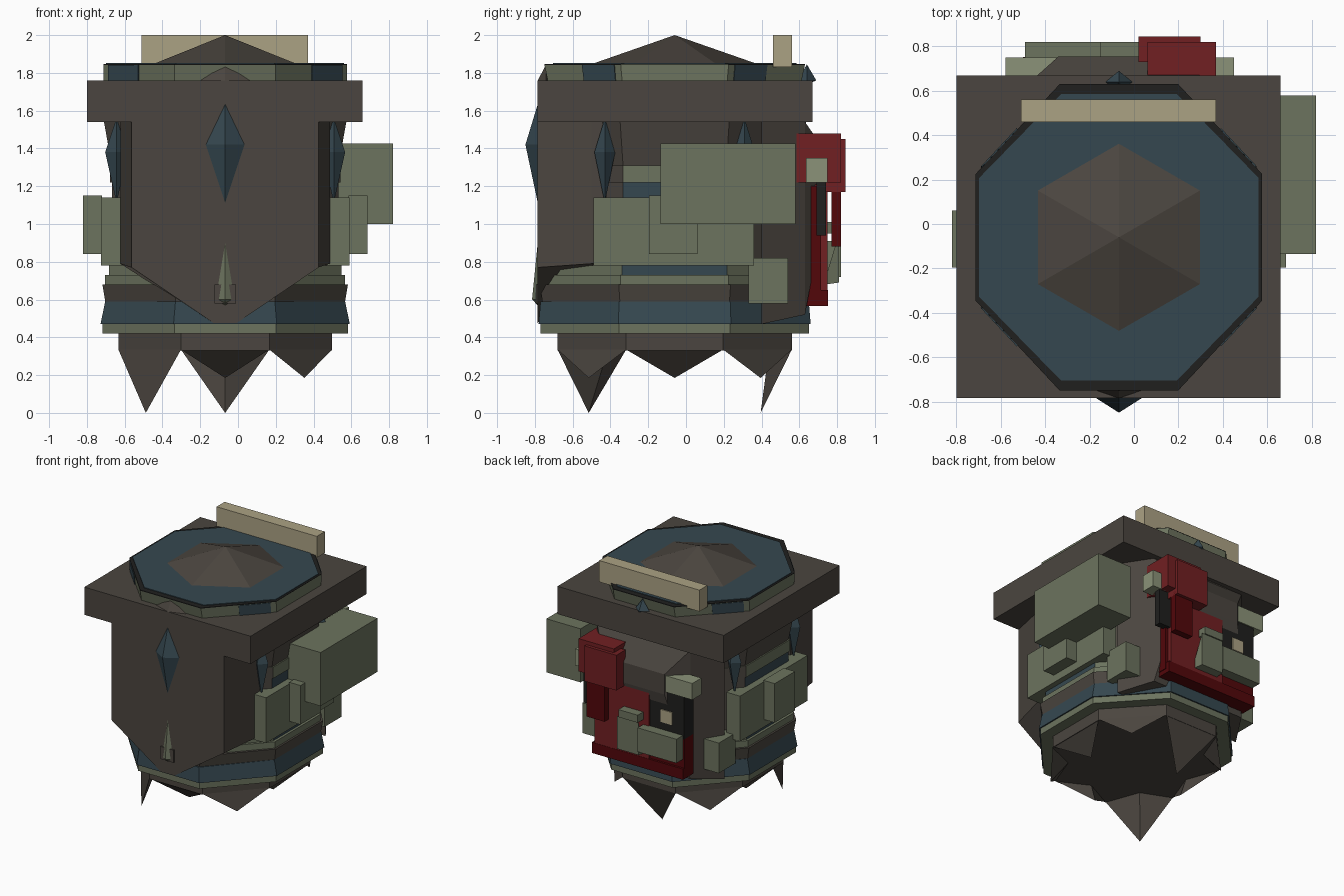
import bpy, bmesh, math

if "Cube" in bpy.data.objects:
    bpy.data.objects.remove(bpy.data.objects["Cube"])

CX, CY = -0.068, -0.06   # axis of the tower


def mat(name, r, g, b):
    m = bpy.data.materials.new(name)
    m.diffuse_color = (r, g, b, 1)
    m.use_nodes = True
    m.node_tree.nodes["Principled BSDF"].inputs["Base Color"].default_value = m.diffuse_color
    return m


BROWN = mat("dark brown stone", .070, .060, .050)
GREEN = mat("grey green", .150, .172, .112)
PALE = mat("pale green", .26, .29, .19)
BLUE = mat("slate blue", .036, .064, .080)
BEIGE = mat("beige", .41, .36, .23)
RED = mat("red", .165, .014, .016)
DEEP = mat("deep red", .085, .002, .003)
BLACK = mat("near black", .014, .014, .013)


def mesh(name, verts, faces, *mats):
    me = bpy.data.meshes.new(name)
    me.from_pydata(verts, [], faces)
    for m in mats:
        me.materials.append(m)
    ob = bpy.data.objects.new(name, me)
    bpy.context.collection.objects.link(ob)
    bm = bmesh.new()
    bm.from_mesh(me)
    bmesh.ops.recalc_face_normals(bm, faces=bm.faces)
    bm.to_mesh(me)
    bm.free()
    return ob


def loft(name, rings, *mats):
    """Closed solid through rings with equal point counts."""
    n = len(rings[0])
    faces = [list(range(n))[::-1], [n * (len(rings) - 1) + i for i in range(n)]]
    for k in range(len(rings) - 1):
        for i in range(n):
            j = (i + 1) % n
            faces.append([k * n + i, k * n + j, k * n + n + j, k * n + n + i])
    return mesh(name, [p for r in rings for p in r], faces, *mats)


def box(name, x, y, z, m):
    ring = [(x[0], y[0]), (x[1], y[0]), (x[1], y[1]), (x[0], y[1])]
    return loft(name, [[(a, b, h) for a, b in ring] for h in z], m)


def mirror_box(name, x, y, z, m):
    box("right_" + name, x, y, z, m)
    box("left_" + name, (2 * CX - x[1], 2 * CX - x[0]), y, z, m)


def octagon(ax, ay, z):
    r = 1 / math.cos(math.pi / 8)
    return [(CX + ax * r * math.cos((i + .5) * math.pi / 4),
             CY + ay * r * math.sin((i + .5) * math.pi / 4), z) for i in range(8)]


def layer(name, z0, z1, a0, a1, m, diag=None):
    """Octagonal layer; the four diagonal sides may take another colour."""
    ob = loft(name, [octagon(*a0, z0), octagon(*a1, z1)], m, diag or m)
    for p in ob.data.polygons:
        if abs(p.normal.x) > .3 and abs(p.normal.y) > .3:
            p.material_index = 1
    return ob


def gem(name, x, y, z, r, d, up, down, m):
    """Four-sided double pyramid: half width r, half depth d."""
    v = [(x + r, y, z), (x, y + d, z), (x - r, y, z), (x, y - d, z),
         (x, y, z + up), (x, y, z - down)]
    f = []
    for i in range(4):
        f += [(i, (i + 1) % 4, 4), ((i + 1) % 4, i, 5)]
    return mesh(name, v, f, m)


# tower body, bottom to top
layer("foot", .33, .43, (.565, .62), (.565, .62), BROWN)
layer("lower_green_ring", .42, .47, (.65, .71), (.65, .71), GREEN)
layer("blue_ring", .47, .59, (.66, .72), (.635, .71), BLUE)
layer("brown_ring", .59, .68, (.635, .70), (.65, .715), BROWN)
layer("green_wall", .68, .73, (.635, .69), (.635, .69), GREEN)
layer("blue_band", .73, .78, (.615, .67), (.615, .67), BLUE, GREEN)
layer("mid_wall", .78, 1.10, (.60, .66), (.60, .66), GREEN, BROWN)
layer("upper_blue_band", 1.10, 1.22, (.60, .66), (.60, .66), BLUE, BROWN)
layer("upper_green_band", 1.22, 1.31, (.61, .66), (.61, .66), GREEN, BROWN)
layer("upper_wall", 1.31, 1.56, (.60, .66), (.645, .70), BROWN)
box("roof_slab", (-.80, .66), (-.785, .67), (1.54, 1.76), BROWN)
layer("crown_ring", 1.75, 1.845, (.645, .67), (.645, .69), GREEN)
layer("crown_rim", 1.843, 1.848, (.645, .69), (.645, .69), BLACK)
layer("crown_top", 1.846, 1.853, (.63, .645), (.63, .645), BLUE)

# blue plates on the four slanted sides of the crown
low, high = octagon(.649, .678, 1.755), octagon(.649, .693, 1.842)
for i in range(0, 8, 2):
    def along(ring, t, s):
        p, q = ring[i], ring[i + 1]
        return (CX + s * (p[0] + t * (q[0] - p[0]) - CX),
                CY + s * (p[1] + t * (q[1] - p[1]) - CY), p[2])
    t0, t1 = (.08, .5) if i in (0, 4) else (.5, .92)
    loft("crown_plate", [[along(r, t0, .995), along(r, t1, .995), along(r, t1, 1.003),
                          along(r, t0, 1.003)] for r in (low, high)], BLUE)

# hexagonal roof cone
hexa = [(CX + .43 * math.sin(i * math.pi / 3), CY + .43 * math.cos(i * math.pi / 3), 1.85)
        for i in range(6)]
mesh("roof_cone", hexa + [(CX, CY, 2.0)],
     [list(range(6))] + [(i, (i + 1) % 6, 6) for i in range(6)], BROWN)
box("roof_bar", (-.51, .37), (.46, .56), (1.83, 2.0), BEIGE)

# hanging spikes, one under each side of the foot
foot = octagon(.565, .62, .335)
for i in range(8):
    a, b = foot[i - 1], foot[i]
    ang = i * math.pi / 4
    sx, sy = round(math.cos(ang)), round(math.sin(ang))
    long = (sx, sy) in ((-1, -1), (0, 1))
    tip = (CX + .42 * sx, CY + .455 * sy, 0 if long else .185)
    inner = (CX + .47 * math.cos(ang), CY + .50 * math.sin(ang), .335)
    mesh("foot_spike_%d" % i, [a, b, inner, tip],
         [(0, 1, 2), (0, 1, 3), (1, 2, 3), (2, 0, 3)], BROWN)

# pointed front shield
def shield(w, y, side_z, tip_z, top):
    return [(CX - w, y, top), (CX - w, y, side_z), (CX - .06, y, tip_z),
            (CX + .06, y, tip_z), (CX + w, y, side_z), (CX + w, y, top)]


loft("front_shield", [shield(.555, -.42, .80, .78, 1.54), shield(.555, -.50, .79, .74, 1.54),
                      shield(.495, -.785, .77, .475, 1.54)], BROWN)
gem("front_gem", CX, -.78, 1.42, .11, .07, .23, .33, BLUE)
gem("front_thorn", CX, -.785, .60, .05, .03, .30, .03, GREEN)
box("front_thorn_base", (-.125, -.01), (-.795, -.72), (.58, .68), BROWN)
gem("front_crown_peak", CX, -.74, 1.76, .13, .045, .085, .02, BROWN)
gem("back_crown_peak", CX, .64, 1.76, .06, .05, .085, .02, BLUE)

# bulging back shield
def rect(x0, x1, z0, z1, y):
    return [(x0, y, z0), (x1, y, z0), (x1, y, z1), (x0, y, z1)]


loft("back_shield", [rect(-.62, .49, .47, 1.54, .40), rect(-.48, .34, .52, 1.54, .63),
                     rect(-.34, .20, 1.20, 1.36, .755)], BROWN)

# corner gems and side boxes
for sx in (-1, 1):
    for sy in (-1, 1):
        gem("corner_gem", CX + sx * .575, CY + sy * .37, 1.38, .06, .055, .18, .27, BLUE)
mirror_box("side_plate", (.47, .59), (-.49, .36), (.78, 1.14), GREEN)
mirror_box("side_block", (.585, .685), (-.195, .06), (.84, 1.15), GREEN)
mirror_box("rear_side_block", (.38, .53), (.33, .54), (.58, .82), GREEN)
box("right_big_box", (.52, .82), (-.135, .58), (1.0, 1.425), GREEN)

# back machinery
box("back_red_panel", (-.20, .28), (.62, .75), (.57, 1.21), RED)
box("back_red_side", (.27, .305), (.64, .715), (.60, 1.20), DEEP)
box("back_red_sill", (-.50, .30), (.62, .752), (.565, .65), DEEP)
box("back_red_lower_panel", (-.50, -.19), (.62, .735), (.64, .88), DEEP)
box("back_black_panel", (-.50, -.19), (.62, .74), (.88, 1.22), BLACK)
box("back_window", (-.40, -.30), (.735, .748), (.97, 1.07), BEIGE)
box("back_black_strip", (.27, .38), (.69, .74), (.94, 1.22), BLACK)
box("back_pale_bar", (-.58, .45), (.635, .75), (1.22, 1.35), PALE)
box("back_red_box", (.06, .37), (.54, .82), (1.22, 1.48), RED)
box("back_red_cap", (.02, .30), (.73, .845), (1.17, 1.45), RED)
box("back_red_pole", (.14, .30), (.77, .82), (.88, 1.20), DEEP)
box("back_green_box", (-.49, -.15), (.74, .82), (.72, .91), GREEN)
box("back_green_block", (-.15, .02), (.74, .82), (.95, 1.01), GREEN)
loft("back_green_strut", [rect(-.15, .06, .68, .72, .74), rect(-.15, .04, .69, .95, .81)], GREEN)
